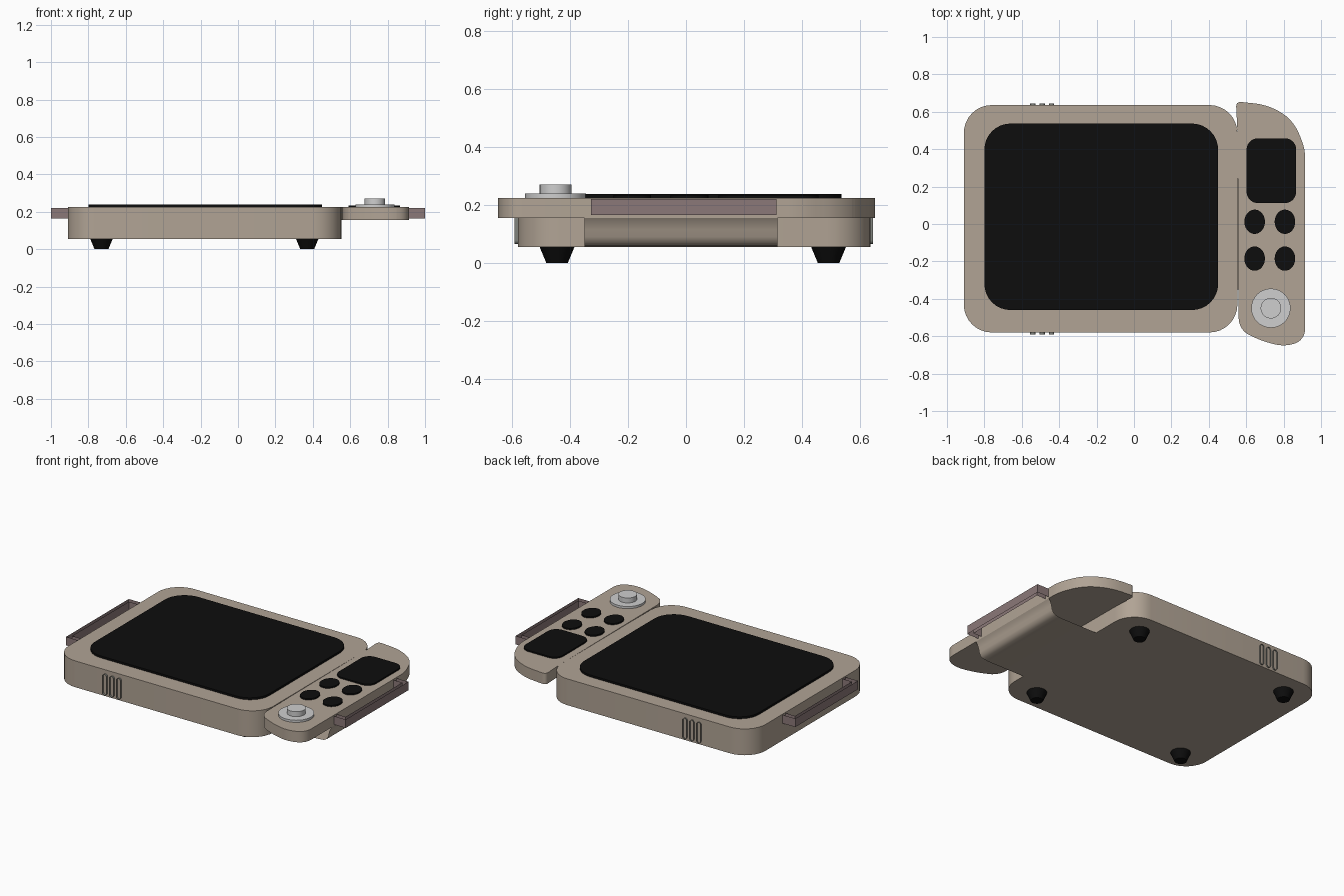
import bpy, bmesh, math
from mathutils import Vector

cube = bpy.data.objects.get("Cube")
if cube:
    bpy.data.objects.remove(cube, do_unlink=True)


def material(name, colour):
    m = bpy.data.materials.new(name)
    m.use_nodes = True
    m.diffuse_color = (*colour, 1)
    m.node_tree.nodes["Principled BSDF"].inputs["Base Color"].default_value = (*colour, 1)
    return m


tan = material("warm tan shell", (0.44, 0.37, 0.30))
black = material("black glass", (0.004, 0.004, 0.004))
silver = material("silver", (0.62, 0.62, 0.62))
mauve = material("mauve handle", (0.26, 0.19, 0.19))
grey = material("vent grey", (0.22, 0.23, 0.21))


def finish(name, bm, mat, angle=30):
    mesh = bpy.data.meshes.new(name)
    bmesh.ops.recalc_face_normals(bm, faces=bm.faces)
    bm.to_mesh(mesh)
    bm.free()
    mesh.materials.append(mat)
    ob = bpy.data.objects.new(name, mesh)
    bpy.context.collection.objects.link(ob)
    bpy.ops.object.select_all(action="DESELECT")
    ob.select_set(True)
    bpy.context.view_layer.objects.active = ob
    bpy.ops.object.shade_smooth_by_angle(angle=math.radians(angle))
    return ob


def rounded_rect(x0, x1, y0, y1, r, steps=8):
    """Counter-clockwise outline with arc corners."""
    pts = []
    corners = [(x1 - r, y1 - r), (x0 + r, y1 - r), (x0 + r, y0 + r), (x1 - r, y0 + r)]
    for k, (cx, cy) in enumerate(corners):
        for i in range(steps + 1):
            a = math.pi / 2 * (k + i / steps)
            pts.append((cx + r * math.cos(a), cy + r * math.sin(a)))
    return pts


def ellipse(cx, cy, rx, ry, n=32):
    return [(cx + rx * math.cos(math.tau * i / n), cy + ry * math.sin(math.tau * i / n))
            for i in range(n)]


def soften(corners, steps=8):
    """Round each (x, y, cut) corner of a polygon with a quadratic curve."""
    pts = []
    for i, (x, y, cut) in enumerate(corners):
        p = Vector((x, y))
        before = Vector(corners[i - 1][:2]) - p
        after = Vector(corners[(i + 1) % len(corners)][:2]) - p
        a, b = p + before.normalized() * cut, p + after.normalized() * cut
        for s in range(steps + 1):
            t = s / steps
            pts.append(tuple(a * (1 - t) ** 2 + p * 2 * t * (1 - t) + b * t * t))
    return pts


def prism(name, outline, low, high, mat, caps=True, axis="Z"):
    """Extrude an outline along z, or an (x, z) outline along y."""
    bm = bmesh.new()
    place = (lambda p, h: (p[0], p[1], h)) if axis == "Z" else (lambda p, h: (p[0], h, p[1]))
    a = [bm.verts.new(place(p, low)) for p in outline]
    b = [bm.verts.new(place(p, high)) for p in outline]
    for i in range(len(outline)):
        j = (i + 1) % len(outline)
        bm.faces.new((a[i], a[j], b[j], b[i]))
    if caps:
        bm.faces.new(a[::-1])
        bm.faces.new(b)
    return finish(name, bm, mat)


# Main body and cooking surface
prism("main_body", rounded_rect(-0.91, 0.553, -0.58, 0.636, 0.15), 0.055, 0.225, tan)
prism("glass_plate", rounded_rect(-0.80, 0.45, -0.46, 0.537, 0.14), 0.225, 0.238, black)

# Control panel wing with swept ends
wing = [(0.545, 0.655, 0.03), (0.74, 0.635, 0.1), (0.86, 0.54, 0.07), (0.915, 0.40, 0.05),
        (0.915, -0.625, 0.07), (0.80, -0.655, 0.05), (0.66, -0.62, 0.08),
        (0.56, -0.56, 0.06), (0.553, 0.50, 0.08)]
prism("control_panel", soften(wing), 0.155, 0.225, tan)
prism("display", rounded_rect(0.602, 0.867, 0.112, 0.458, 0.06), 0.225, 0.234, black)
for row, y in enumerate((0.012, -0.185)):
    for col, x in enumerate((0.645, 0.807)):
        prism(f"button_{row}_{col}", ellipse(x, y, 0.055, 0.065), 0.225, 0.234, black)

# Dial
prism("dial_base", ellipse(0.732, -0.45, 0.105, 0.105), 0.225, 0.239, silver)
prism("dial_knob", ellipse(0.732, -0.45, 0.055, 0.055), 0.239, 0.271, silver)

# Curved open support sheet under the control panel
profile = [(0.55, 0.055), (0.82, 0.055), (0.86, 0.059), (0.88, 0.07), (0.89, 0.09),
           (0.895, 0.115), (0.905, 0.14), (0.915, 0.155)]
bm = bmesh.new()
rows = [[bm.verts.new((x, y, z)) for x, z in profile] for y in (-0.35, 0.315)]
for i in range(len(profile) - 1):
    bm.faces.new((rows[0][i], rows[1][i], rows[1][i + 1], rows[0][i + 1]))
finish("panel_support", bm, tan, 40)

# Side handles: open-topped bands bent into a U
for side, label in ((1, "left"), (-1, "right")):
    u = [(0.91, -0.328), (1.0, -0.328), (1.0, 0.312), (0.91, 0.312),
         (0.91, 0.282), (0.978, 0.282), (0.978, -0.298), (0.91, -0.298)]
    prism(f"{label}_handle", [(side * x, y) for x, y in u], 0.165, 0.22, mauve, caps=False)

# Vent rims on the front and back walls
for label, low, high in (("front", -0.592, -0.575), ("back", 0.63, 0.645)):
    for i in range(3):
        x = -0.541 + 0.05 * i
        prism(f"{label}_vent_{i}", rounded_rect(x - 0.014, x + 0.014, 0.065, 0.2, 0.0139),
              low, high, grey, caps=False, axis="Y")

# Tapered feet
for x in (-0.73, 0.37):
    for y in (-0.445, 0.492):
        bpy.ops.mesh.primitive_cone_add(vertices=16, radius1=0.037, radius2=0.06, depth=0.055,
                                        location=(x, y, 0.0275))
        foot = bpy.context.object
        foot.name = "foot"
        foot.data.materials.append(black)
        bpy.ops.object.shade_smooth_by_angle(angle=math.radians(30))
